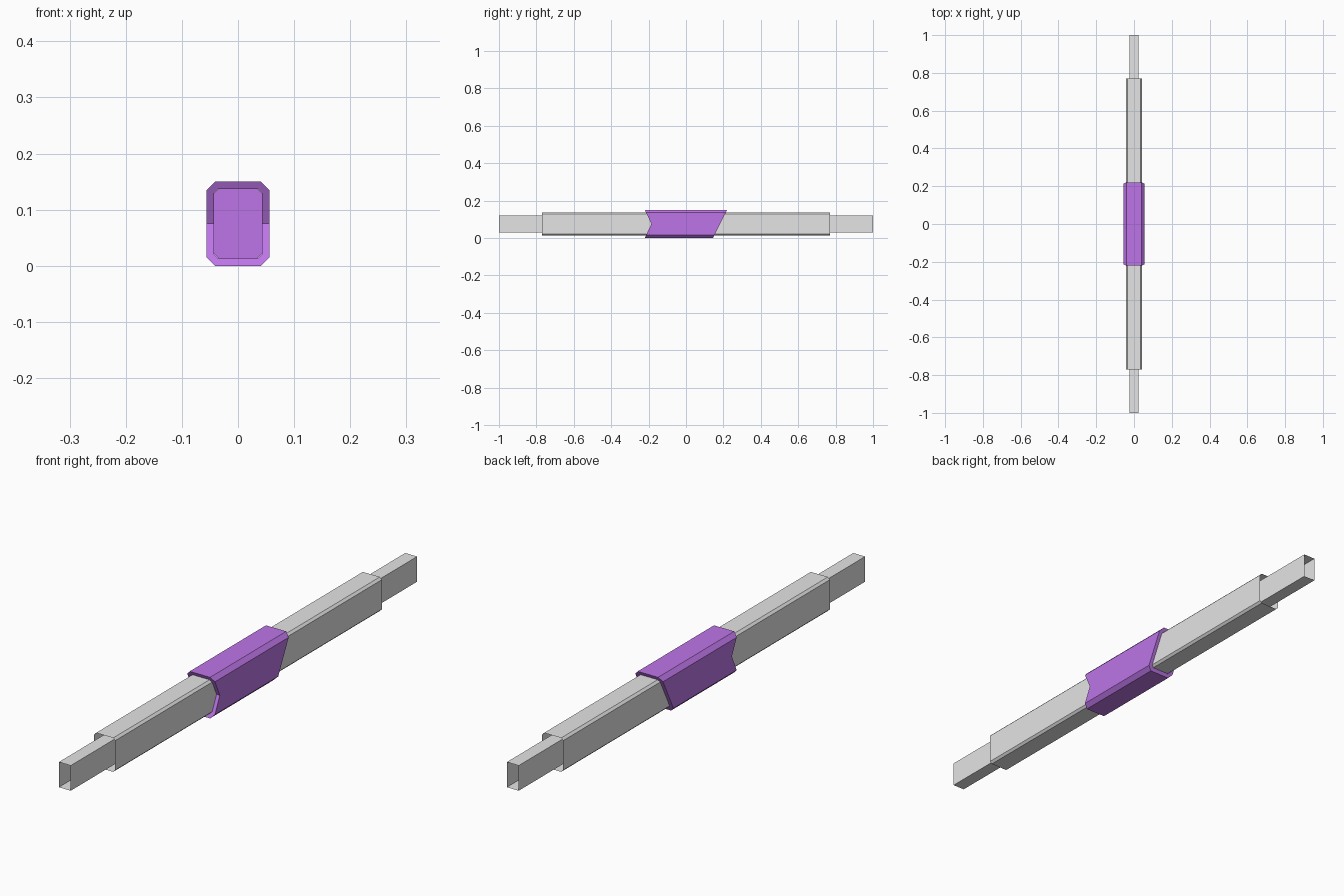
import bpy, bmesh

if "Cube" in bpy.data.objects:
    bpy.data.objects.remove(bpy.data.objects["Cube"])

MID = 0.075  # height of the long axis


def material(name, rgb):
    m = bpy.data.materials.new(name)
    m.diffuse_color = (*rgb, 1.0)
    m.use_nodes = True
    m.node_tree.nodes["Principled BSDF"].inputs["Base Color"].default_value = m.diffuse_color
    return m


grey = material("light_grey", (0.78, 0.78, 0.78))
purple = material("purple", (0.54, 0.19, 0.85))


def section(hx, hz, cut):
    """Chamfered rectangle in x/z, with a point halfway up each side."""
    right = [(hx - cut, -hz), (hx, -hz + cut), (hx, 0), (hx, hz - cut), (hx - cut, hz)]
    if cut == 0:
        right = [(hx, -hz), (hx, 0), (hx, hz)]
    return [(x, z + MID) for x, z in right + [(-x, z) for x, z in reversed(right)]]


def build(name, mat, loops, closed=False, cap=False):
    """Skin consecutive loops of points; optionally join last to first."""
    bm = bmesh.new()
    rings = [[bm.verts.new(p) for p in loop] for loop in loops]
    n = len(rings[0])
    pairs = list(zip(rings, rings[1:]))
    if closed:
        pairs.append((rings[-1], rings[0]))
    for a, b in pairs:
        for i in range(n):
            j = (i + 1) % n
            bm.faces.new((a[i], a[j], b[j], b[i]))
    if cap:
        bm.faces.new(rings[0])
    bmesh.ops.recalc_face_normals(bm, faces=bm.faces[:])
    me = bpy.data.meshes.new(name)
    bm.to_mesh(me)
    bm.free()
    me.materials.append(mat)
    ob = bpy.data.objects.new(name, me)
    bpy.context.collection.objects.link(ob)
    return ob


def loop_at(sec, end):
    return [(x, end(z), z) for x, z in sec]


def front_end(z):  # notched like an arrow tail
    return -0.22 + 0.035 * (1 - abs(z - MID) / MID)


def back_end(z):  # straight slant
    return 0.145 + 0.075 * z / 0.15


# Open thin-walled tubes, one sliding inside the other
inner = section(0.024, 0.046, 0)
outer = section(0.0425, 0.062, 0.008)
build("inner_tube", grey, [loop_at(inner, lambda z, y=y: y) for y in (-1.0, 1.0)])
build("outer_tube", grey, [loop_at(outer, lambda z, y=y: y) for y in (-0.77, 0.77)])

# Thick grip sleeve with shaped ends
sleeve = section(0.056, 0.075, 0.015)
bore = section(0.0427, 0.0622, 0.008)
build("grip_sleeve", purple,
      [loop_at(sleeve, front_end), loop_at(sleeve, back_end),
       loop_at(bore, back_end), loop_at(bore, front_end)], closed=True)

# Wall closing the tubes inside the sleeve
build("divider", purple, [loop_at(outer, lambda z: 0.0)], cap=True)
